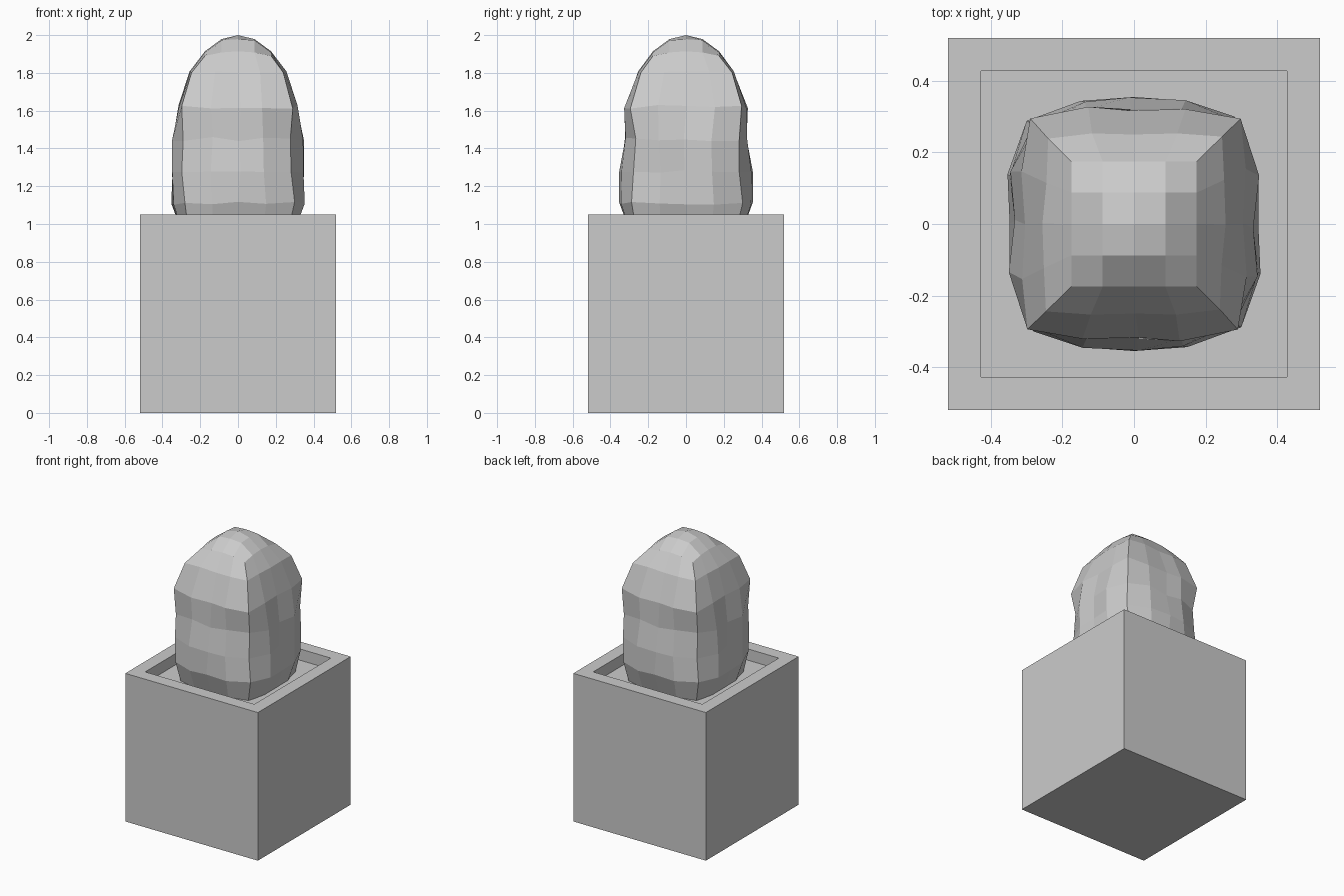
import bpy, bmesh, random

if "Cube" in bpy.data.objects:
    bpy.data.objects.remove(bpy.data.objects["Cube"])

random.seed(4)


def finish(bm, name):
    bmesh.ops.recalc_face_normals(bm, faces=bm.faces[:])
    mesh = bpy.data.meshes.new(name)
    bm.to_mesh(mesh)
    bm.free()
    obj = bpy.data.objects.new(name, mesh)
    bpy.context.collection.objects.link(obj)
    return obj


# Planter: cube with its top inset and sunk to the soil level
OUTER, INNER, HEIGHT, SOIL = 0.52, 0.39, 1.05, 0.97
bm = bmesh.new()
bmesh.ops.create_cube(bm, size=1)
for v in bm.verts:
    v.co = (v.co.x * 2 * OUTER, v.co.y * 2 * OUTER, (v.co.z + 0.5) * HEIGHT)
bm.faces.ensure_lookup_table()
top = max(bm.faces, key=lambda f: f.calc_center_median().z)
bmesh.ops.inset_region(bm, faces=[top], thickness=OUTER - INNER)
sunk = bmesh.ops.extrude_face_region(bm, geom=[top])
for v in sunk["geom"]:
    if isinstance(v, bmesh.types.BMVert):
        v.co.z = SOIL
if top.is_valid:
    bmesh.ops.delete(bm, geom=[top], context='FACES_ONLY')
finish(bm, "planter")

# Bush: rounded-square rings of 16 points, closed by a 4 x 4 domed cap
perimeter = ([(i, -2) for i in range(-2, 2)] + [(2, j) for j in range(-2, 2)]
             + [(i, 2) for i in range(2, -2, -1)] + [(-2, j) for j in range(2, -2, -1)])
# height, corner, quarter point, face distance, jitter
levels = [(0.94, 0.26, 0.13, 0.29, 0.0),
          (1.11, 0.29, 0.14, 0.345, 0.012),
          (1.28, 0.285, 0.145, 0.345, 0.014),
          (1.45, 0.28, 0.14, 0.335, 0.016),
          (1.62, 0.285, 0.14, 0.315, 0.014),
          (1.805, 0.243, 0.12, 0.25, 0.006)]


def ring_point(i, j, corner, quarter, face):
    def axis(a, b):
        sign = (a > 0) - (a < 0)
        if abs(a) == 2:
            return sign * (corner if abs(b) == 2 else face)
        return sign * quarter
    return axis(i, j), axis(j, i)


bm = bmesh.new()
rings = []
for z, corner, quarter, face, amount in levels:
    half = [[random.uniform(-amount, amount) for _ in range(3)] for _ in range(8)]
    ring = []
    for n, (i, j) in enumerate(perimeter):
        x, y = ring_point(i, j, corner, quarter, face)
        dx, dy, dz = half[n % 8]
        s = 1 if n < 8 else -1
        ring.append(bm.verts.new((x + s * dx, y + s * dy, z + dz * 0.7)))
    rings.append(ring)

# Cap
cap = {}
for i in range(-2, 3):
    for j in range(-2, 3):
        x, y = i * 0.0875, j * 0.0875
        hi, lo = max(abs(x), abs(y)), min(abs(x), abs(y))
        cap[i, j] = bm.verts.new((x, y, 2 - 2.8 * hi ** 2 - 0.8 * lo ** 2))
for i in range(-2, 2):
    for j in range(-2, 2):
        bm.faces.new((cap[i, j], cap[i + 1, j], cap[i + 1, j + 1], cap[i, j + 1]))
rings.append([cap[p] for p in perimeter])

for low, high in zip(rings, rings[1:]):
    for n in range(16):
        m = (n + 1) % 16
        bm.faces.new((low[n], low[m], high[m], high[n]))
bm.faces.new(rings[0][::-1])
finish(bm, "bush")
